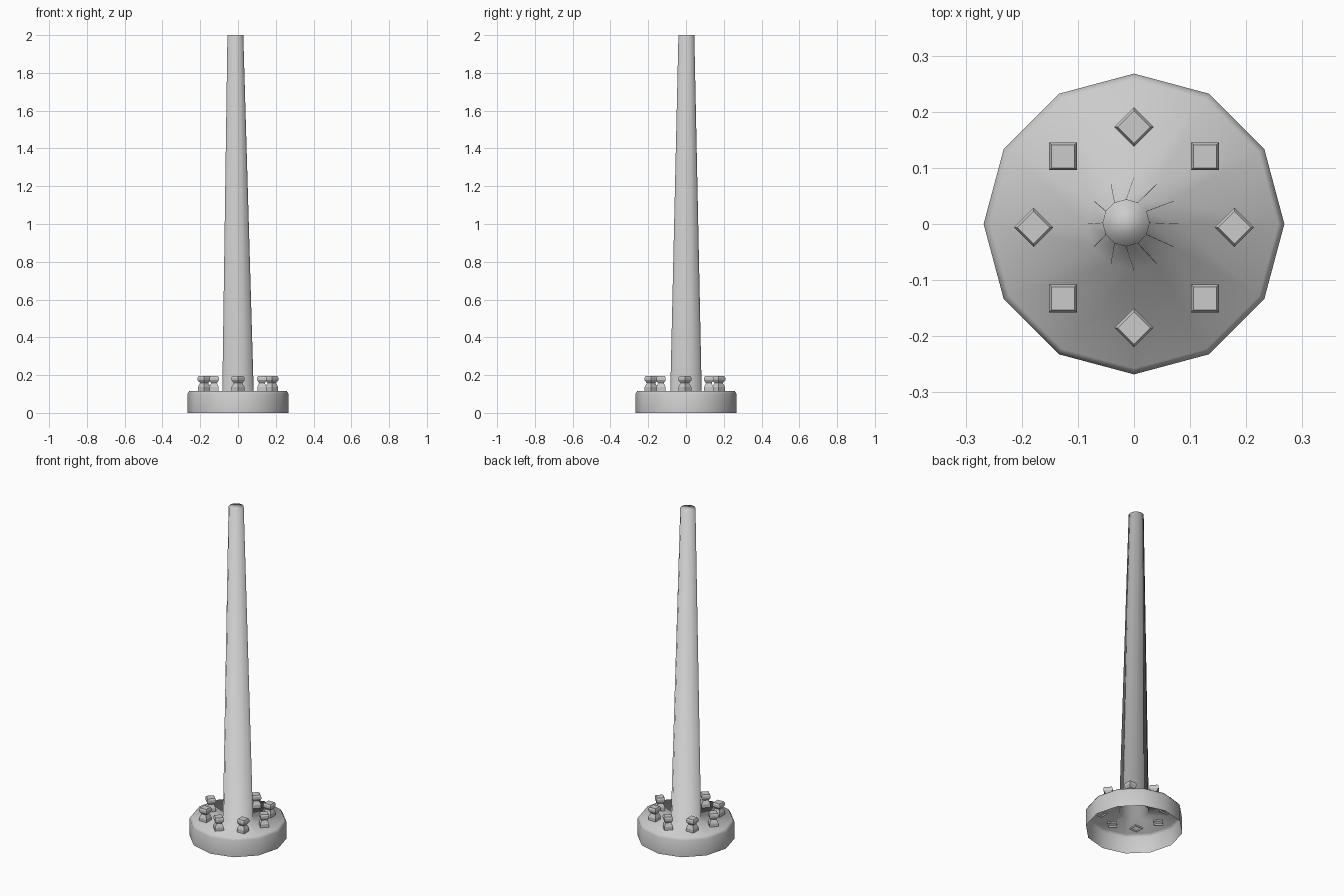
import bpy, bmesh
from math import cos, sin, pi

if "Cube" in bpy.data.objects:
    bpy.data.objects.remove(bpy.data.objects["Cube"])


def lathe(name, rings, sides, centre=(0, 0), turn=0.0, cap=True):
    """Stack polygon rings (radius, z, x offset, y offset) into an open-bottomed shell."""
    bm = bmesh.new()
    loops = []
    for r, z, ox, oy in rings:
        loops.append([bm.verts.new((centre[0] + ox + r * cos(turn + 2 * pi * i / sides),
                                    centre[1] + oy + r * sin(turn + 2 * pi * i / sides), z))
                      for i in range(sides)])
    for a, b in zip(loops, loops[1:]):
        for i in range(sides):
            j = (i + 1) % sides
            bm.faces.new((a[i], a[j], b[j], b[i]))
    if cap:
        bm.faces.new(loops[-1])
    me = bpy.data.meshes.new(name)
    bm.to_mesh(me)
    bm.free()
    ob = bpy.data.objects.new(name, me)
    bpy.context.collection.objects.link(ob)
    return ob


# Hollow twelve-sided base plate flowing into the slightly leaning, tapered pole
pole = lathe("base_and_pole", [
    (0.268, 0.0, 0, 0),
    (0.268, 0.10, 0, 0),
    (0.257, 0.117, 0, 0),
    (0.083, 0.117, 0, 0),
    (0.042, 2.0, -0.014, 0.002),
], 12)
pole.data.polygons.foreach_set("use_smooth", [True] * len(pole.data.polygons))

# Eight square bolts with waisted necks around the pole
for k in range(8):
    a = k * pi / 4
    bolt = lathe(f"bolt_{k + 1}", [
        (0.034, 0.108, 0, 0),
        (0.034, 0.137, 0, 0),
        (0.022, 0.158, 0, 0),
        (0.035, 0.173, 0, 0),
        (0.035, 0.186, 0, 0),
        (0.029, 0.195, 0, 0),
    ], 4, (0.179 * cos(a), -0.006 + 0.179 * sin(a)), a)
